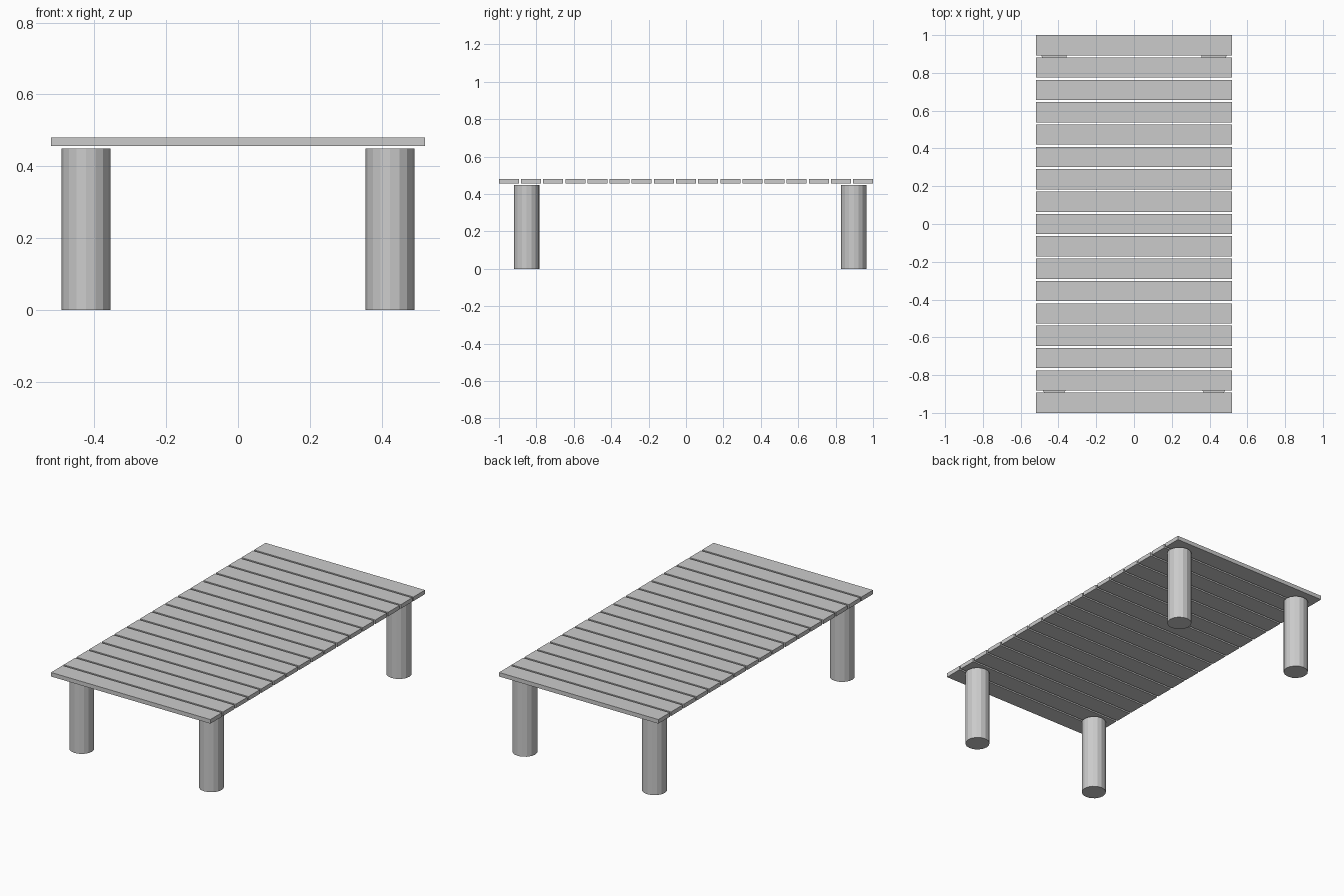
import bpy

if "Cube" in bpy.data.objects:
    bpy.data.objects.remove(bpy.data.objects["Cube"])

SLATS = 17
HALF_WIDTH = 0.52
SLAT_DEPTH = 0.107
SLAT_BOTTOM, SLAT_TOP = 0.456, 0.48
LEG_RADIUS, LEG_HEIGHT = 0.0675, 0.449


def add_slat(index):
    pitch = (2.0 - SLAT_DEPTH) / (SLATS - 1)
    y = -1.0 + SLAT_DEPTH / 2 + index * pitch
    bpy.ops.mesh.primitive_cube_add(size=1, location=(0, y, (SLAT_BOTTOM + SLAT_TOP) / 2))
    slat = bpy.context.object
    slat.name = f"slat_{index + 1:02d}"
    slat.scale = (2 * HALF_WIDTH, SLAT_DEPTH, SLAT_TOP - SLAT_BOTTOM)
    bpy.ops.object.transform_apply(location=False, rotation=False, scale=True)


def add_leg(name, x, y):
    bpy.ops.mesh.primitive_cylinder_add(vertices=16, radius=LEG_RADIUS, depth=LEG_HEIGHT,
                                        location=(x, y, LEG_HEIGHT / 2))
    bpy.context.object.name = name


# Table top: evenly spaced planks across the width
for i in range(SLATS):
    add_slat(i)

# Legs: the back pair sits closer to its end than the front pair
for end, y in (("front", -0.852), ("back", 0.897)):
    for side, sign in (("left", -1), ("right", 1)):
        add_leg(f"{end}_{side}_leg", sign * 0.423, y)
